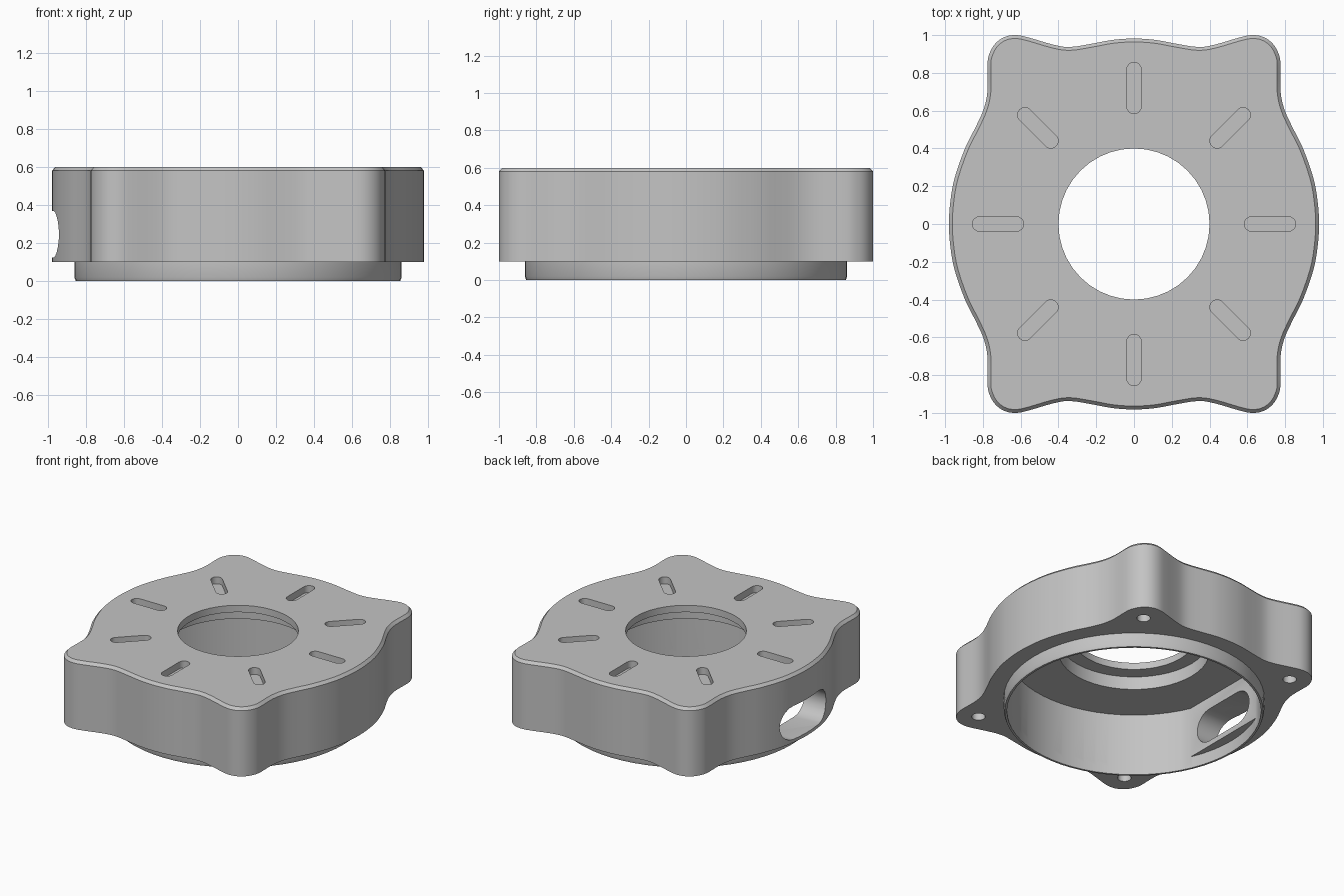
import bpy, bmesh, math
from mathutils import Vector

if "Cube" in bpy.data.objects:
    bpy.data.objects.remove(bpy.data.objects["Cube"], do_unlink=True)

grey = bpy.data.materials.new("plain_grey")
grey.use_nodes = True
grey.diffuse_color = (0.55, 0.55, 0.55, 1)
grey.node_tree.nodes["Principled BSDF"].inputs["Base Color"].default_value = grey.diffuse_color


def loft(name, rings):
    """Closed solid through rings given as (2D outline, z)."""
    bm = bmesh.new()
    loops = [[bm.verts.new((p[0], p[1], z)) for p in pts] for pts, z in rings]
    n = len(loops[0])
    for a, b in zip(loops, loops[1:]):
        for i in range(n):
            j = (i + 1) % n
            bm.faces.new((a[i], a[j], b[j], b[i]))
    bm.faces.new(loops[0][::-1])
    bm.faces.new(loops[-1])
    bmesh.ops.recalc_face_normals(bm, faces=bm.faces)
    mesh = bpy.data.meshes.new(name)
    bm.to_mesh(mesh)
    bm.free()
    mesh.materials.append(grey)
    obj = bpy.data.objects.new(name, mesh)
    bpy.context.collection.objects.link(obj)
    return obj


def prism(name, pts, z0, z1):
    return loft(name, [(pts, z0), (pts, z1)])


def circle(r, n=64, cx=0, cy=0):
    return [(cx + r * math.cos(2 * math.pi * i / n), cy + r * math.sin(2 * math.pi * i / n))
            for i in range(n)]


def stadium(half, r, n=10):
    """Rounded slot outline along the first axis."""
    pts = []
    for side in (1, -1):
        for i in range(n + 1):
            a = -math.pi / 2 + math.pi * i / n
            pts.append((side * (half + r * math.cos(a)), side * r * math.sin(a)))
    return pts


def smooth_closed(pts, steps=3):
    """Catmull-Rom curve through a closed outline."""
    out, n = [], len(pts)
    for i in range(n):
        a, b, c, d = (Vector(pts[(i + k) % n]) for k in (-1, 0, 1, 2))
        for s in range(steps):
            t = s / steps
            out.append(0.5 * (2 * b + (c - a) * t + (2 * a - 5 * b + 4 * c - d) * t * t
                              + (3 * b - a - 3 * c + d) * t ** 3))
    return out


def inset(pts, d):
    out, n = [], len(pts)
    for i in range(n):
        t = (pts[(i + 1) % n] - pts[i - 1]).normalized()
        out.append(pts[i] + Vector((-t.y, t.x)) * d)
    return out


def combine(target, tool, operation="DIFFERENCE"):
    mod = target.modifiers.new(tool.name, "BOOLEAN")
    mod.operation, mod.object, mod.solver = operation, tool, "EXACT"
    bpy.context.view_layer.objects.active = target
    bpy.ops.object.modifier_apply(modifier=mod.name)
    bpy.data.objects.remove(tool, do_unlink=True)


# Body outline: round sides blending into four rounded ears
quarter = [(.98, 0), (.971, .13), (.948, .25), (.895, .40), (.84, .51), (.795, .61),
           (.775, .71), (.776, .85), (.762, .91), (.73, .96), (.68, .992), (.62, 1.0),
           (.55, .985), (.43, .95), (.34, .937), (.22, .955), (.11, .975), (0, .982)]
half = quarter + [(-x, y) for x, y in quarter[-2::-1]]
outline = smooth_closed(half + [(x, -y) for x, y in half[-2:0:-1]])

# Body with chamfered top rim
housing = loft("housing", [(outline, .1), (outline, .58), (inset(outline, .018), .6)])

# Locating lip under the body
lip = loft("locating_lip", [(circle(.855), 0), (circle(.862), .02), (circle(.862), .2)])
combine(housing, lip, "UNION")

# Cavity, flat pad behind the side opening, stepped bore
combine(housing, prism("cavity_mouth", circle(.84), -.1, .085))
flat = [p for p in circle(.84) if p[0] > -.77]
edge = math.sqrt(.84 ** 2 - .77 ** 2)
split = next(i for i, p in enumerate(circle(.84)) if p[0] <= -.77)
flat[split:split] = [(-.77, edge), (-.77, -edge)]
combine(housing, prism("cavity_room", flat, 0.05, .455))
combine(housing, prism("bore_recess", circle(.5, 48), .3, .55))
combine(housing, prism("centre_bore", circle(.4, 40), .3, .8))

# Side opening
opening = [(u, v + .245) for u, v in stadium(.145, .122)]
port = prism("side_opening", opening, .6, 1.2)
for v in port.data.vertices:
    y, z, depth = v.co
    v.co = (-depth, y, z)
bm = bmesh.new()
bm.from_mesh(port.data)
bmesh.ops.recalc_face_normals(bm, faces=bm.faces)
bm.to_mesh(port.data)
bm.free()
combine(housing, port)

# Radial pockets in the top
for k in range(8):
    a = k * math.pi / 4
    pts = [((u + .72) * math.cos(a) - v * math.sin(a), (u + .72) * math.sin(a) + v * math.cos(a))
           for u, v in stadium(.097, .039, 8)]
    combine(housing, prism("top_pocket", pts, .55, .7))

# Blind screw holes in the ears
for sx in (1, -1):
    for sy in (1, -1):
        combine(housing, prism("screw_hole", circle(.045, 20, sx * .63, sy * .85), 0, .42))

bpy.ops.object.select_all(action="DESELECT")
housing.select_set(True)
bpy.context.view_layer.objects.active = housing
bpy.ops.object.shade_smooth_by_angle(angle=math.radians(30))
